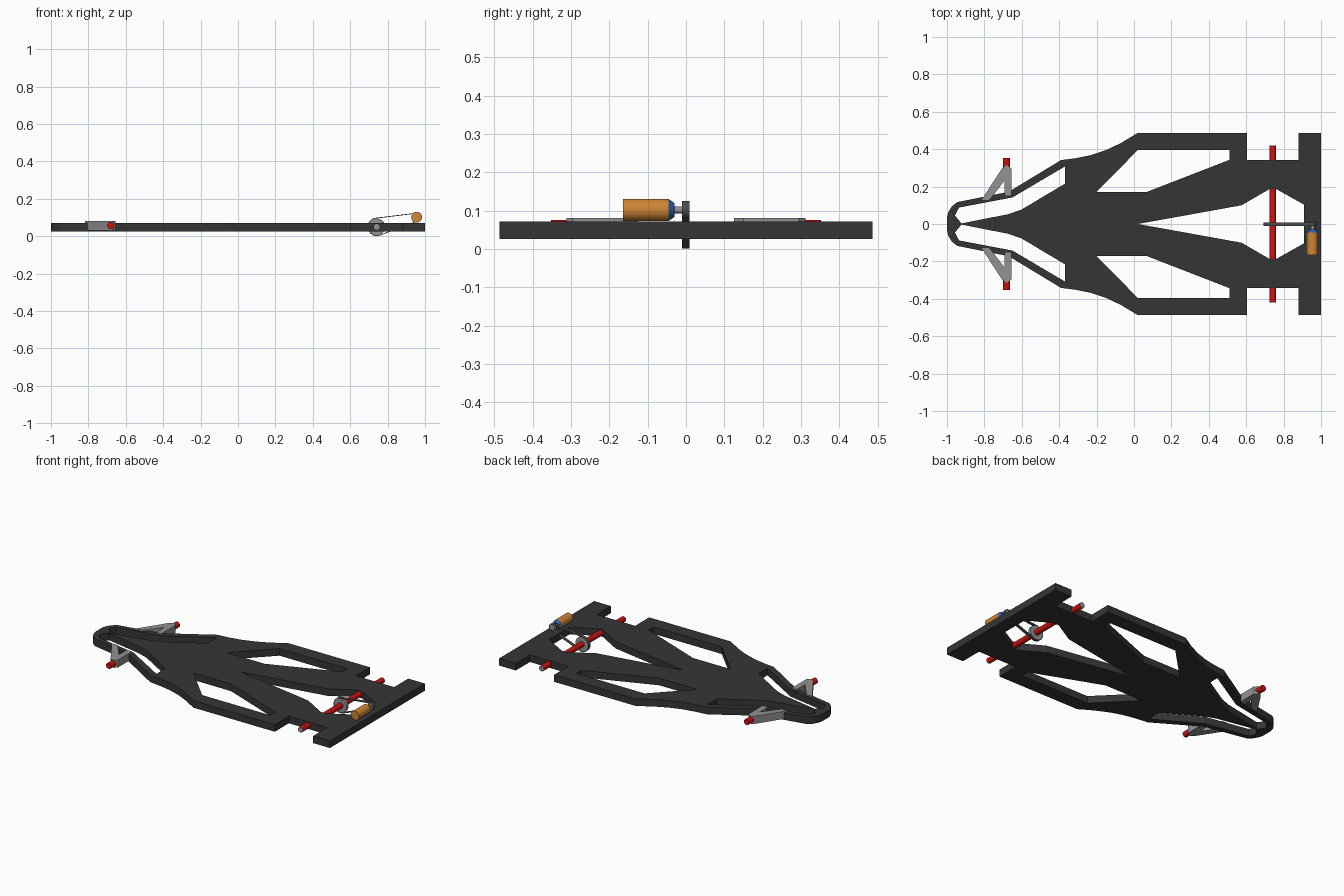
import bpy, math
from mathutils import Vector

if "Cube" in bpy.data.objects:
    bpy.data.objects.remove(bpy.data.objects["Cube"])


def material(name, rgb):
    m = bpy.data.materials.new(name)
    m.diffuse_color = (*rgb, 1)
    m.use_nodes = True
    m.node_tree.nodes["Principled BSDF"].inputs["Base Color"].default_value = m.diffuse_color
    return m


CARBON = material("dark carbon", (0.036, 0.036, 0.036))
RED = material("red", (0.62, 0.006, 0.006))
GREY = material("grey metal", (0.29, 0.29, 0.29))
BELT = material("belt grey", (0.075, 0.075, 0.075))
ORANGE = material("orange", (0.62, 0.235, 0.035))
BLUE = material("blue", (0.03, 0.12, 0.40))


def plate(name, loops, z0, z1, mat):
    """Flat plate with an outline and holes, made from a filled 2D curve."""
    cu = bpy.data.curves.new(name, 'CURVE')
    cu.dimensions = '2D'
    cu.fill_mode = 'BOTH'
    cu.extrude = (z1 - z0) / 2
    for pts in loops:
        s = cu.splines.new('POLY')
        s.points.add(len(pts) - 1)
        for p, (x, y) in zip(s.points, pts):
            p.co = (x, y, 0, 1)
        s.use_cyclic_u = True
    tmp = bpy.data.objects.new(name + "_curve", cu)
    bpy.context.collection.objects.link(tmp)
    dg = bpy.context.evaluated_depsgraph_get()
    me = bpy.data.meshes.new_from_object(tmp.evaluated_get(dg))
    bpy.data.objects.remove(tmp)
    me.materials.clear()
    me.materials.append(mat)
    for f in me.polygons:
        f.material_index = 0
        f.use_smooth = False
    ob = bpy.data.objects.new(name, me)
    ob.location.z = (z0 + z1) / 2
    bpy.context.collection.objects.link(ob)
    return ob


def rod(name, x, z, y0, y1, r0, r1, mat, n=32):
    """Cylinder or cone frustum along y."""
    bpy.ops.mesh.primitive_cone_add(vertices=n, radius1=r0, radius2=r1, depth=y1 - y0,
                                    location=(x, (y0 + y1) / 2, z),
                                    rotation=(-math.pi / 2, 0, 0))
    ob = bpy.context.object
    ob.name = name
    ob.data.materials.append(mat)
    bpy.ops.object.shade_smooth_by_angle(angle=math.radians(35))
    return ob


def flip(pts):
    return [(x, -y) for x, y in reversed(pts)]


# Chassis plate: half outline mirrored, with its openings
half = [(-1.0, 0.035), (-0.993, 0.062), (-0.975, 0.093), (-0.945, 0.117), (-0.67, 0.172),
        (-0.39, 0.342), (-0.31, 0.352), (-0.23, 0.368), (-0.15, 0.395), (-0.07, 0.433),
        (0.02, 0.487), (0.605, 0.487), (0.605, 0.343), (0.88, 0.343), (0.88, 0.487),
        (1.0, 0.487)]
side_hole = [(0.02, 0.395), (0.51, 0.395), (0.51, 0.343), (0.07, 0.172), (-0.2, 0.172)]
nose_hole = [(-0.922, 0.003), (-0.957, 0.045), (-0.935, 0.088), (-0.65, 0.142),
             (-0.37, 0.307), (-0.37, 0.215), (-0.6, 0.078), (-0.67, 0.053)]
rear_half = [(0.575, 0.1), (0.725, 0.187), (0.76, 0.187), (0.91, 0.103)]
rear_hole = [(0.02, 0.0)] + rear_half + flip(rear_half)
plate("chassis", [half + flip(half), side_hole, flip(side_hole), nose_hole,
                  flip(nose_hole), rear_hole], 0.026, 0.072, CARBON)

# Front suspension arms with stub axles
arm = [(-0.818, 0.125), (-0.705, 0.298), (-0.69, 0.312), (-0.672, 0.312), (-0.655, 0.295),
       (-0.655, 0.15), (-0.692, 0.15), (-0.692, 0.232), (-0.775, 0.125)]
for side, label in ((1, "left"), (-1, "right")):
    pts = arm if side > 0 else flip(arm)
    plate(label + "_front_arm", [pts], 0.032, 0.081, GREY)
    y0, y1 = sorted((0.27 * side, 0.352 * side))
    rod(label + "_stub_axle", -0.681, 0.057, y0, y1, 0.019, 0.019, RED)
    # grey end of the rear axle
    y0, y1 = sorted((0.415 * side, 0.421 * side))
    rod(label + "_axle_end", 0.742, 0.05, y0, y1, 0.0175, 0.0175, GREY)

# Rear axle and its pulley
rod("rear_axle", 0.742, 0.05, -0.418, 0.418, 0.018, 0.018, RED)
rod("axle_pulley", 0.742, 0.05, -0.01, 0.008, 0.045, 0.045, GREY)

# Motor, end bell, shaft and motor pulley
MX, MZ = 0.955, 0.102
rod("motor_can", MX, MZ, -0.165, -0.046, 0.029, 0.029, ORANGE)
rod("motor_end_bell", MX, MZ, -0.046, -0.03, 0.029, 0.018, BLUE)
rod("motor_shaft", MX, MZ, -0.03, -0.009, 0.009, 0.009, GREY)
rod("motor_pulley", MX, MZ, -0.01, 0.008, 0.019, 0.019, GREY)


# Drive belt: thin loop round the two pulleys
def belt_loop(t):
    a, b = Vector((0.742, 0.05)), Vector((MX, MZ))
    r1, r2 = 0.045 + t, 0.019 + t
    d = b - a
    base = math.atan2(d.y, d.x)
    w = math.acos((r1 - r2) / d.length)
    pts = []
    for c, r, s, e in ((a, r1, base + w, base + 2 * math.pi - w), (b, r2, base - w, base + w)):
        for i in range(21):
            g = s + (e - s) * i / 20
            pts.append((c.x + r * math.cos(g), c.y + r * math.sin(g)))
    return pts


belt = plate("drive_belt", [belt_loop(0.004), belt_loop(0.0)], -0.01, 0.01, BELT)
belt.rotation_euler.x = math.pi / 2
belt.location = (0, -0.001, 0)
